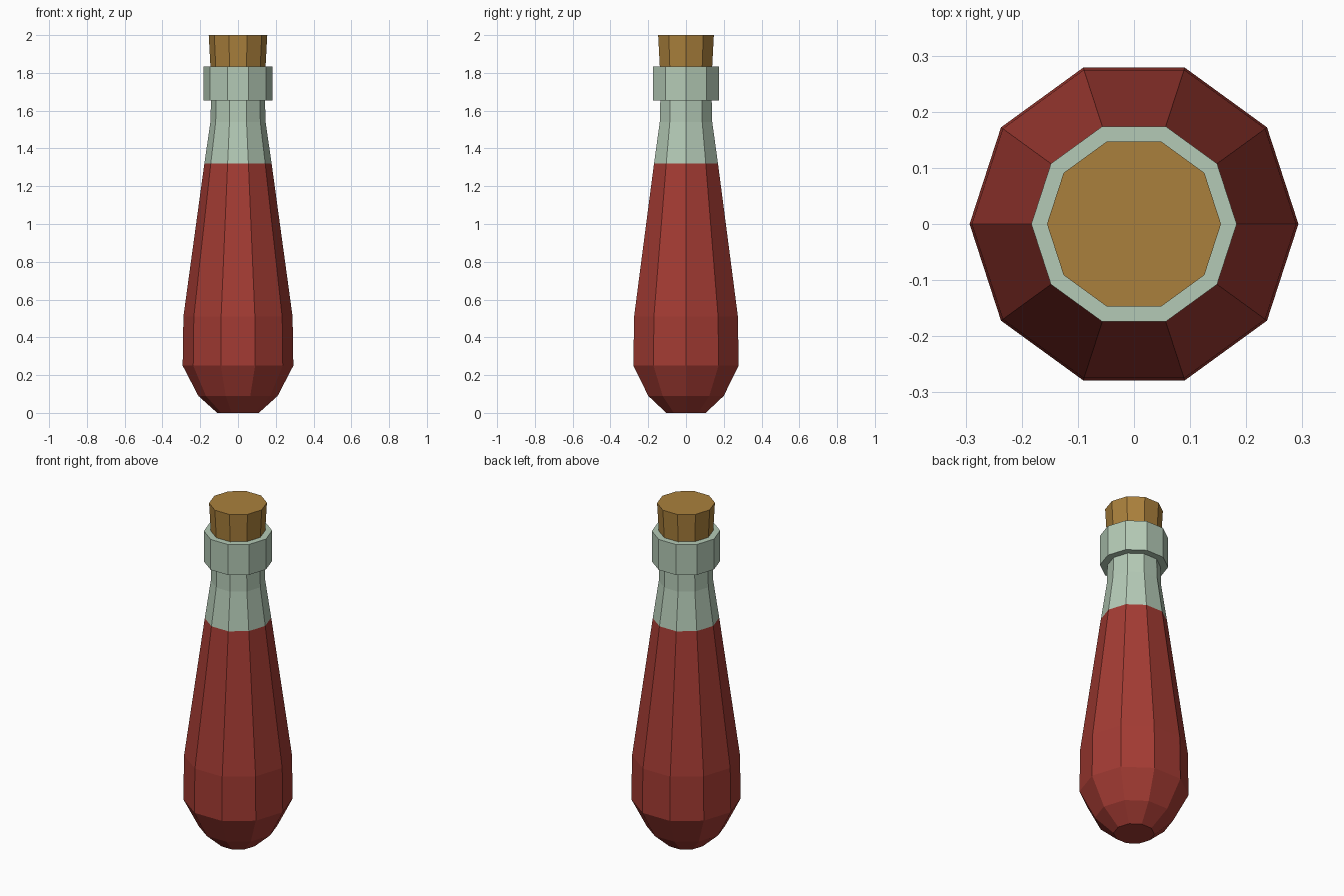
import bpy, bmesh, math

if "Cube" in bpy.data.objects:
    bpy.data.objects.remove(bpy.data.objects["Cube"])

SIDES = 10


def material(name, srgb):
    m = bpy.data.materials.new(name)
    lin = [((c / 255 + 0.055) / 1.055) ** 2.4 for c in srgb]
    m.diffuse_color = (*lin, 1)
    m.use_nodes = True
    m.node_tree.nodes["Principled BSDF"].inputs["Base Color"].default_value = m.diffuse_color
    return m


red = material("red liquid", (163, 59, 51))
glass = material("pale green glass", (180, 202, 182))
cork_mat = material("cork brown", (170, 128, 60))


def lathe(name, profile, mats, split=None):
    """Turn (radius, z) rings into a closed ten-sided solid; faces above split get the second material."""
    bm = bmesh.new()
    rings = [[bm.verts.new((r * math.cos(math.tau * i / SIDES),
                            r * math.sin(math.tau * i / SIDES), z))
              for i in range(SIDES)] for r, z in profile]
    for a, b in zip(rings, rings[1:]):
        for i in range(SIDES):
            j = (i + 1) % SIDES
            bm.faces.new((a[i], a[j], b[j], b[i]))
    bm.faces.new(rings[0][::-1])
    bm.faces.new(rings[-1])
    bm.normal_update()
    if split is not None:
        for f in bm.faces:
            f.material_index = int(f.calc_center_median().z > split)
    me = bpy.data.meshes.new(name)
    bm.to_mesh(me)
    bm.free()
    for m in mats:
        me.materials.append(m)
    ob = bpy.data.objects.new(name, me)
    bpy.context.collection.objects.link(ob)
    return ob


# Bottle body: red up to the fill line, clear glass neck and lip above it
lathe("bottle", [(0.11, 0), (0.21, 0.09), (0.293, 0.25), (0.289, 0.51),
                 (0.178, 1.32), (0.146, 1.54), (0.143, 1.655),
                 (0.183, 1.655), (0.183, 1.835), (0.146, 1.835)],
      [red, glass], split=1.32)

# Tapered stopper
lathe("cork_stopper", [(0.144, 1.80), (0.155, 2.0)], [cork_mat])
